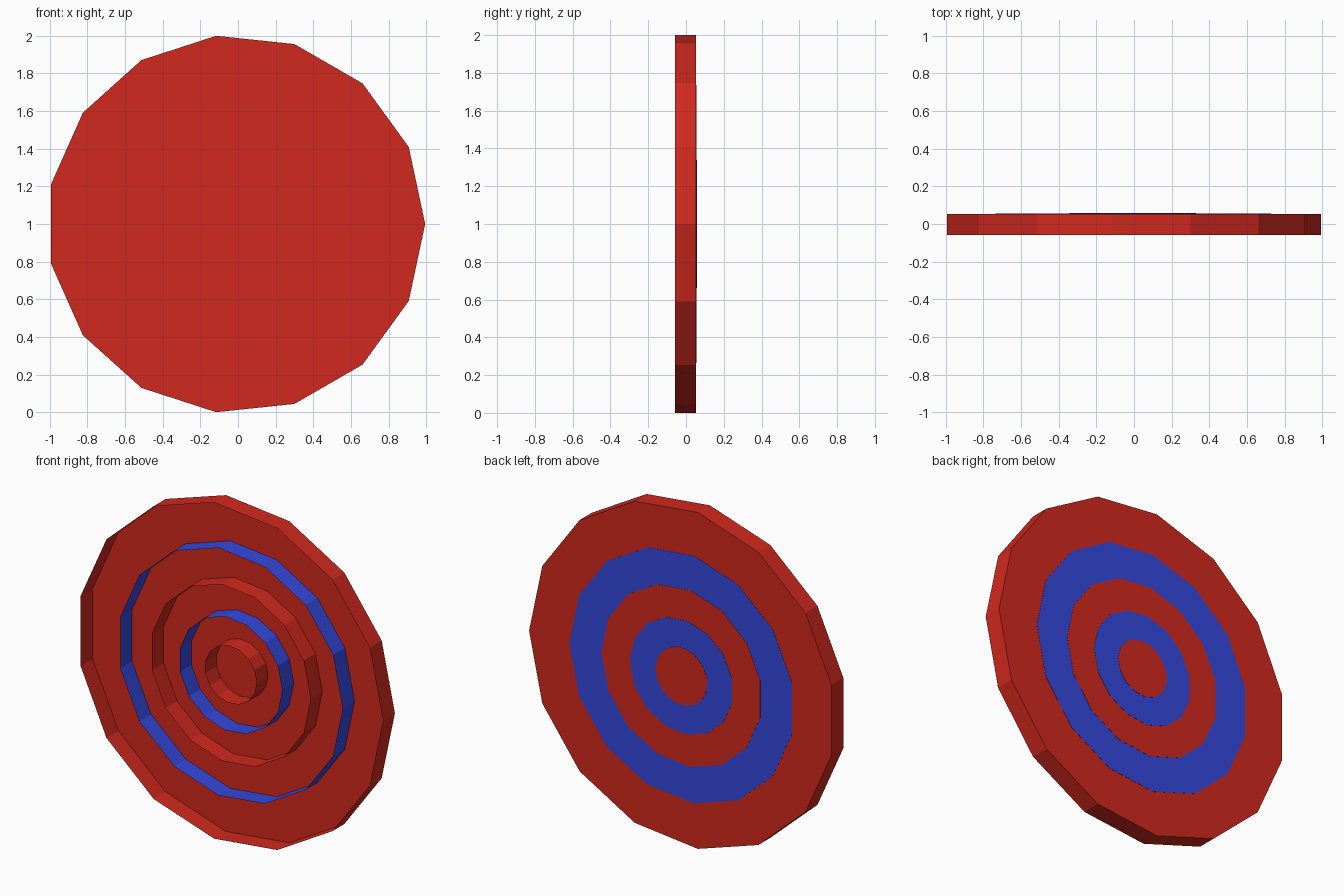
import bpy, bmesh
from math import cos, sin, tau

if "Cube" in bpy.data.objects:
    bpy.data.objects.remove(bpy.data.objects["Cube"])

SIDES = 15
DEPTH = 0.112
FRONT = -0.058
STEP = 0.0012      # each smaller disc sits slightly further back
CX, CZ = -0.011, 1.0


def material(name, rgb):
    m = bpy.data.materials.new(name)
    m.diffuse_color = (*rgb, 1)
    m.use_nodes = True
    m.node_tree.nodes["Principled BSDF"].inputs["Base Color"].default_value = m.diffuse_color
    return m


red = material("red_paint", (0.64, 0.022, 0.013))
blue = material("blue_paint", (0.035, 0.065, 0.72))


def open_disc(name, radius, front, mat):
    """Shallow pan: closed at the back (+y), open at the front (-y)."""
    bm = bmesh.new()

    def loop(y):
        return [bm.verts.new((CX + radius * cos(tau * i / SIDES), y,
                              CZ + radius * sin(tau * i / SIDES)))
                for i in range(SIDES)]

    rim, back = loop(front), loop(front + DEPTH)
    bm.faces.new(back[::-1])
    for i in range(SIDES):
        j = (i + 1) % SIDES
        bm.faces.new((rim[i], rim[j], back[j], back[i]))
    # point the cap backwards and the walls outwards
    bm.normal_update()
    for f in bm.faces:
        c = f.calc_center_median()
        out = (c.x - CX) * f.normal.x + (c.z - CZ) * f.normal.z
        if out + f.normal.y < 0:
            f.normal_flip()
    me = bpy.data.meshes.new(name)
    bm.to_mesh(me)
    bm.free()
    me.materials.append(mat)
    ob = bpy.data.objects.new(name, me)
    bpy.context.collection.objects.link(ob)


# Nested target rings, outermost to bullseye
rings = [("outer_ring", 1.0055, red), ("outer_blue_ring", 0.74, blue),
         ("middle_red_ring", 0.528, red), ("inner_blue_ring", 0.34, blue),
         ("bullseye", 0.171, red)]
for k, (name, radius, mat) in enumerate(rings):
    open_disc(name, radius, FRONT + k * STEP, mat)
